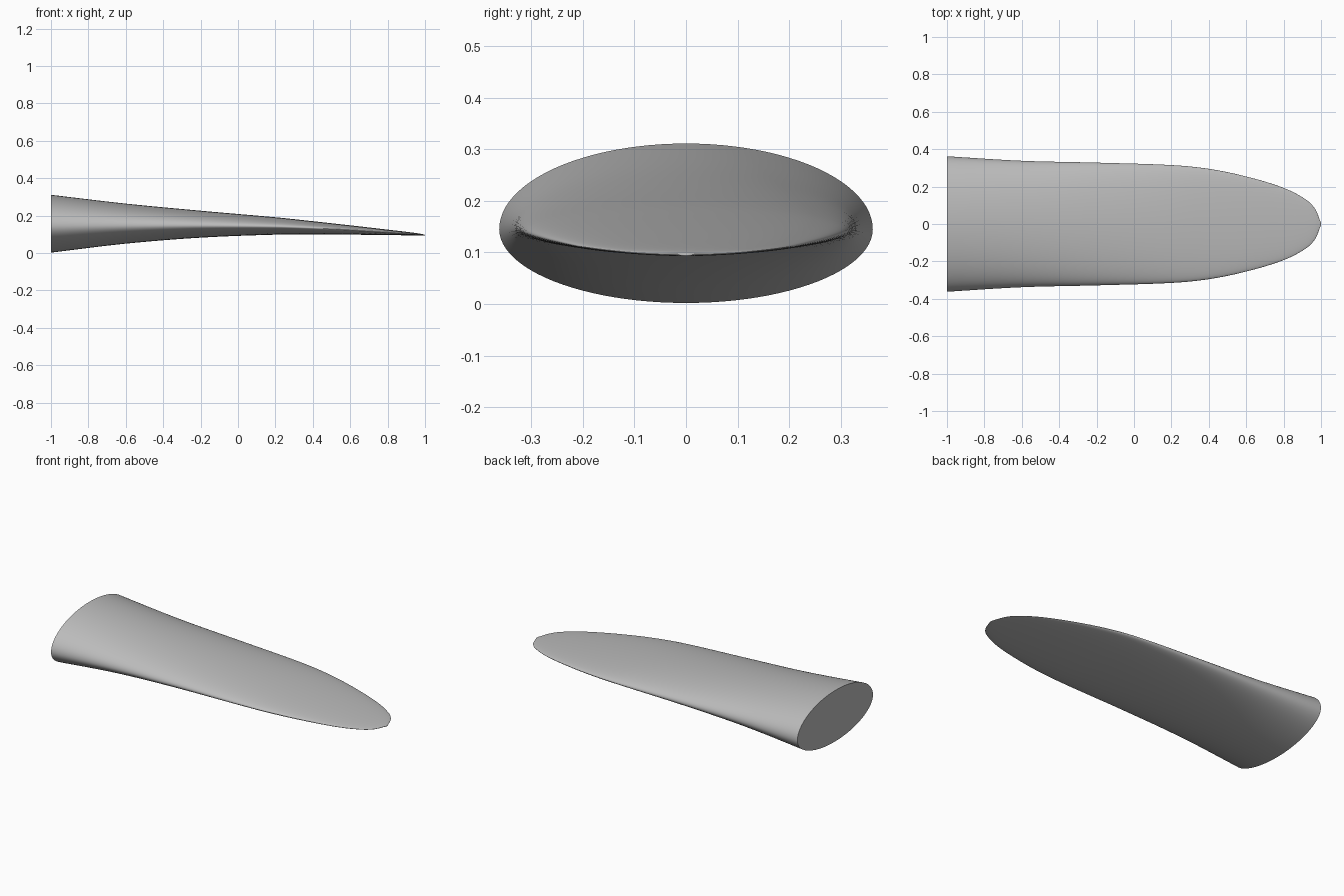
import bpy, bmesh, math

cube = bpy.data.objects.get("Cube")
if cube:
    bpy.data.objects.remove(cube)

# Stations along the blade: x, half width, widest height, top height, bottom height
STATIONS = [
    (-1.0, 0.362, 0.145, 0.311, 0.002),
    (-0.6, 0.338, 0.146, 0.264, 0.050),
    (-0.2, 0.328, 0.146, 0.226, 0.082),
    (0.2, 0.315, 0.141, 0.191, 0.098),
    (0.4, 0.295, 0.134, 0.170, 0.099),
    (0.6, 0.254, 0.123, 0.148, 0.098),
    (0.8, 0.193, 0.110, 0.125, 0.096),
    (0.92, 0.130, 0.102, 0.111, 0.094),
    (0.97, 0.078, 0.098, 0.104, 0.093),
    (0.998, 0.010, 0.096, 0.098, 0.093),
]
SIDES = 96
STEPS = 6


def smooth_stations(rows, steps):
    """Cubic Hermite interpolation between uneven stations."""
    def slope(i, k):
        a, b = rows[max(i - 1, 0)], rows[min(i + 1, len(rows) - 1)]
        return (b[k] - a[k]) / (b[0] - a[0])
    result = []
    for i in range(len(rows) - 1):
        p, q = rows[i], rows[i + 1]
        h = q[0] - p[0]
        for s in range(steps):
            t = s / steps
            row = [p[0] + h * t]
            for k in range(1, len(p)):
                row.append((1 + 2 * t) * (1 - t) ** 2 * p[k]
                           + t * (1 - t) ** 2 * h * slope(i, k)
                           + t * t * (3 - 2 * t) * q[k]
                           + t * t * (t - 1) * h * slope(i + 1, k))
            result.append(row)
    return result + [rows[-1]]


# Grey surface
grey = bpy.data.materials.new("grey")
grey.use_nodes = True
colour = (0.5, 0.5, 0.5, 1.0)
grey.diffuse_color = colour
grey.node_tree.nodes["Principled BSDF"].inputs["Base Color"].default_value = colour

# Blade: rings of two half ellipses lofted from the root to the tip
bm = bmesh.new()
rings = []
for x, width, mid, top, bottom in smooth_stations(STATIONS, STEPS):
    ring = []
    for j in range(SIDES):
        a = math.tau * j / SIDES
        height = top - mid if math.sin(a) > 0 else mid - bottom
        ring.append(bm.verts.new((x, width * math.cos(a), mid + height * math.sin(a))))
    rings.append(ring)
for r, s in zip(rings, rings[1:]):
    for j in range(SIDES):
        n = (j + 1) % SIDES
        bm.faces.new((r[j], r[n], s[n], s[j]))

# Flat root cap and pointed tip
bm.faces.new(rings[0])
tip = bm.verts.new((1.0, 0.0, 0.095))
for j in range(SIDES):
    bm.faces.new((rings[-1][j], rings[-1][(j + 1) % SIDES], tip))
bmesh.ops.recalc_face_normals(bm, faces=bm.faces)

mesh = bpy.data.meshes.new("blade")
bm.to_mesh(mesh)
bm.free()
mesh.materials.append(grey)
blade = bpy.data.objects.new("blade", mesh)
bpy.context.collection.objects.link(blade)

# Smooth sides, crisp root edge
bpy.ops.object.select_all(action="DESELECT")
blade.select_set(True)
bpy.context.view_layer.objects.active = blade
bpy.ops.object.shade_smooth_by_angle(angle=math.radians(50))
